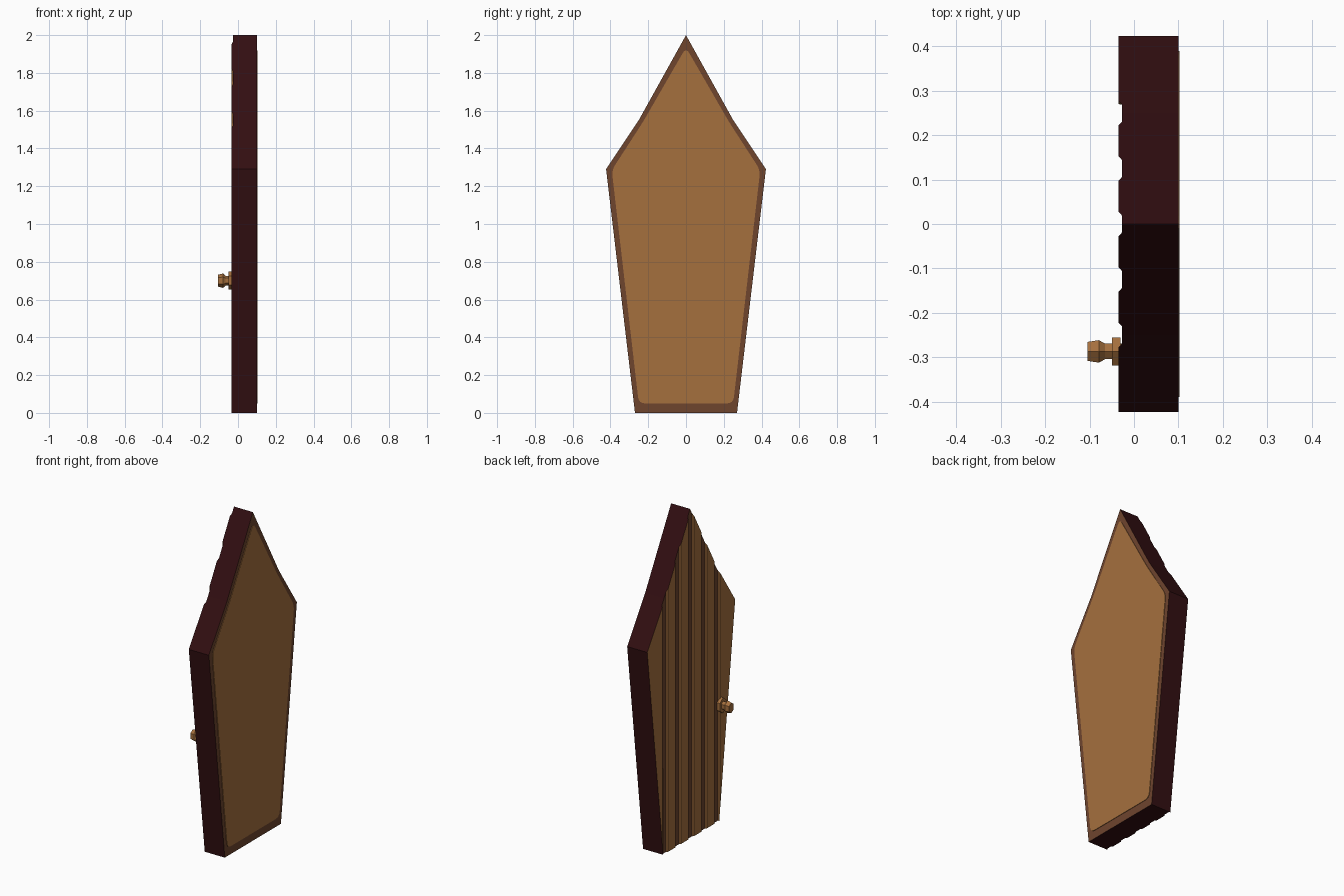
import bpy, bmesh, math
from mathutils import Vector

if "Cube" in bpy.data.objects:
    bpy.data.objects.remove(bpy.data.objects["Cube"])

BACK, FRONT, GROOVE = -0.035, 0.100, 0.008


def material(name, rgb):
    m = bpy.data.materials.new(name)
    m.diffuse_color = (*rgb, 1)
    m.use_nodes = True
    m.node_tree.nodes["Principled BSDF"].inputs["Base Color"].default_value = m.diffuse_color
    return m


TAN = material("tan wood", (0.376, 0.162, 0.048))
BROWN = material("brown wood", (0.156, 0.058, 0.027))
DARK = material("dark red wood", (0.032, 0.0045, 0.0056))


def finish(bm, name, mats):
    bmesh.ops.recalc_face_normals(bm, faces=bm.faces)
    me = bpy.data.meshes.new(name)
    bm.to_mesh(me)
    bm.free()
    for m in mats:
        me.materials.append(m)
    ob = bpy.data.objects.new(name, me)
    bpy.context.collection.objects.link(ob)
    return ob


def mirrored(half):
    """Right half (top to bottom) to a full outline in y, z."""
    return half + [(-y, z) for y, z in reversed(half) if y > 0]


def prism(outline, x0, x1):
    """Extrude a y, z outline from x0 to x1."""
    bm = bmesh.new()
    face = bm.faces.new([bm.verts.new((x0, y, z)) for y, z in outline])
    ext = bmesh.ops.extrude_face_region(bm, geom=[face])
    moved = [v for v in ext["geom"] if isinstance(v, bmesh.types.BMVert)]
    bmesh.ops.translate(bm, verts=moved, vec=(x1 - x0, 0, 0))
    bmesh.ops.recalc_face_normals(bm, faces=bm.faces)
    return bm


def rounded(points, r, steps=4):
    """Replace every corner with a short curve."""
    pts = [Vector(p) for p in points]
    out = []
    for i, p in enumerate(pts):
        a = p + (pts[i - 1] - p).normalized() * r
        b = p + (pts[(i + 1) % len(pts)] - p).normalized() * r
        for k in range(steps + 1):
            t = k / steps
            out.append(a * (1 - t) ** 2 + p * 2 * t * (1 - t) + b * t * t)
    return out


# Lid body: pointed coffin outline with plank grooves pressed into the back
bm = prism(mirrored([(0, 2.0), (0.25, 1.55), (0.423, 1.29), (0.27, 0)]), BACK, FRONT)
centres = [-0.25, -0.125, 0, 0.125, 0.25]
for c in centres:
    for off in (-0.028, -0.019, 0.019, 0.028):
        bmesh.ops.bisect_plane(bm, geom=bm.verts[:] + bm.edges[:] + bm.faces[:],
                               plane_co=(0, c + off, 0), plane_no=(0, 1, 0))
for v in bm.verts:
    if v.co.x < 0 and any(abs(v.co.y - c) < 0.0195 for c in centres):
        v.co.x += GROOVE
bm.normal_update()
for f in bm.faces:
    if f.normal.x > 0.9:
        f.material_index = 1
    elif f.normal.x < -0.3:
        f.material_index = 1 if f.calc_center_median().x > BACK + 0.006 else 0
    else:
        f.material_index = 2
finish(bm, "lid_body", [TAN, BROWN, DARK])

# Front panel: thin plate with rounded corners
panel = rounded(mirrored([(0, 1.935), (0.228, 1.54), (0.393, 1.285), (0.25, 0.05)]), 0.035)
finish(prism(panel, FRONT - 0.002, FRONT + 0.003), "front_panel", [TAN])

# Knob: six-sided turned profile (x, height radius), narrowed sideways
profile = [(-0.030, 0.0475), (-0.049, 0.0475), (-0.049, 0.026), (-0.065, 0.026),
           (-0.079, 0.038), (-0.105, 0.032)]
bm = bmesh.new()
rings = []
for x, r in profile:
    rings.append([bm.verts.new((x, -0.287 + 0.77 * r * math.sin(math.tau * k / 6),
                                0.70 + r * math.cos(math.tau * k / 6))) for k in range(6)])
for a, b in zip(rings, rings[1:]):
    for k in range(6):
        j = (k + 1) % 6
        bm.faces.new((a[k], a[j], b[j], b[k]))
bm.faces.new(rings[0])
bm.faces.new(rings[-1])
finish(bm, "knob", [TAN])
